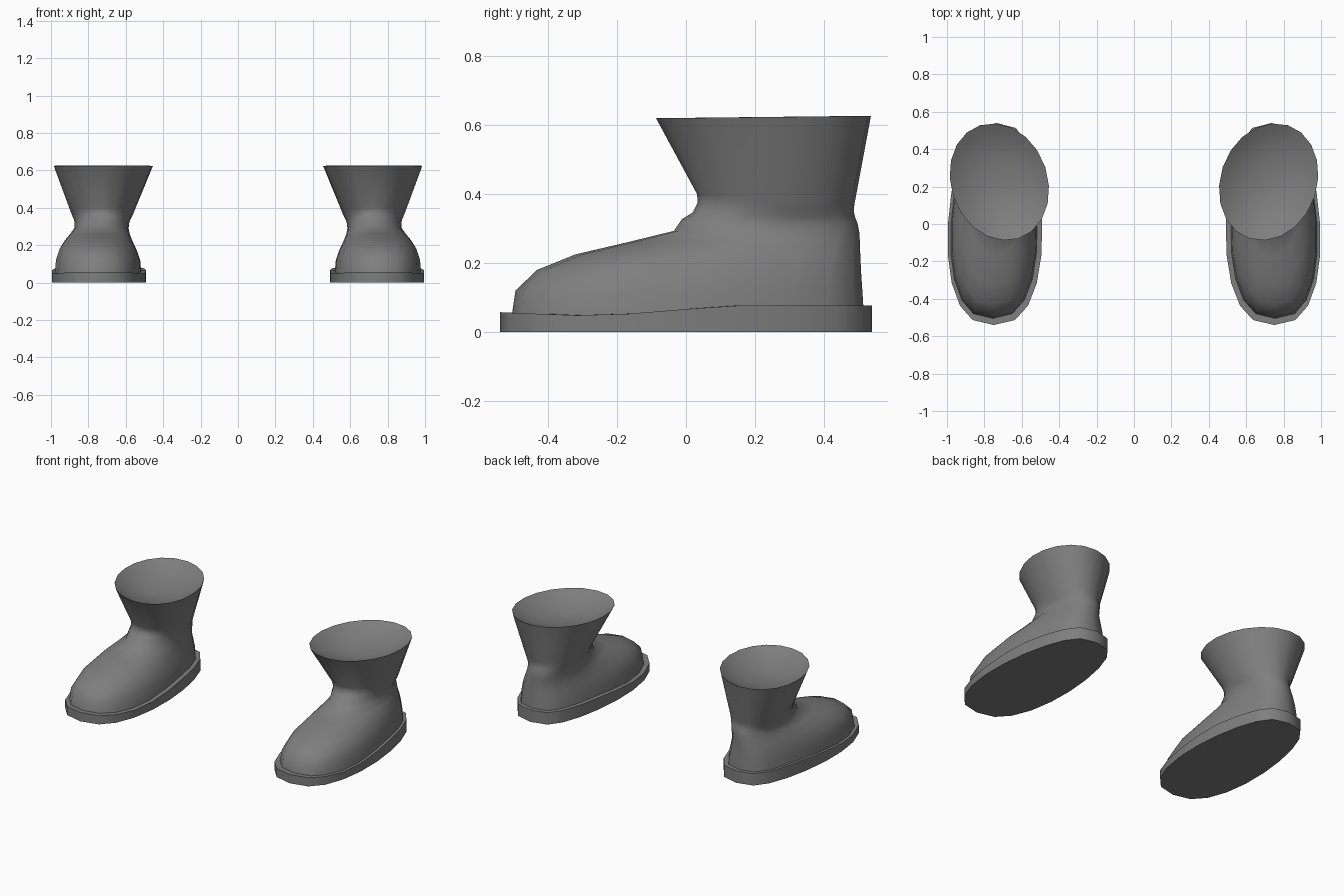
import bpy, bmesh, math

if "Cube" in bpy.data.objects:
    bpy.data.objects.remove(bpy.data.objects["Cube"])

N = 20  # sides of every cross-section

rubber = bpy.data.materials.new("dark_grey")
rubber.diffuse_color = (0.21, 0.21, 0.21, 1)
rubber.use_nodes = True
rubber.node_tree.nodes["Principled BSDF"].inputs["Base Color"].default_value = rubber.diffuse_color


def power(v, p):
    return math.copysign(abs(v) ** p, v)


def ring(cx, rx, y0, y1, z0, z1, egg=0.0, p=1.0, skx=0.0, sky=0.0):
    """Cross-section from front (y0, z0) to back (y1, z1); egg widens the toe."""
    cy, ry, pts = (y0 + y1) / 2, (y1 - y0) / 2, []
    for i in range(N):
        c, s = math.cos(2 * math.pi * i / N), math.sin(2 * math.pi * i / N)
        q = p - egg * max(s, 0)  # blunter heel
        x = cx + rx * power(c, q) * (1 - egg * s) + skx * s
        y = cy + ry * s + sky * c
        pts.append((x, y, z0 + (z1 - z0) * (s + 1) / 2))
    return pts


def loft(name, rings, side, angle):
    bm = bmesh.new()
    loops = [[bm.verts.new((side * x, y, z)) for x, y, z in r] for r in rings]
    for a, b in zip(loops, loops[1:]):
        for i in range(N):
            j = (i + 1) % N
            bm.faces.new((a[i], a[j], b[j], b[i]))
    bm.faces.new(loops[0])
    bm.faces.new(loops[-1])
    bmesh.ops.recalc_face_normals(bm, faces=bm.faces)
    mesh = bpy.data.meshes.new(name)
    bm.to_mesh(mesh)
    bm.free()
    mesh.materials.append(rubber)
    ob = bpy.data.objects.new(name, mesh)
    bpy.context.collection.objects.link(ob)
    bpy.ops.object.select_all(action='DESELECT')
    ob.select_set(True)
    bpy.context.view_layer.objects.active = ob
    bpy.ops.object.shade_smooth_by_angle(angle=math.radians(angle))


# height of the sole's upper edge, raised towards the heel
EDGE = [(-0.6, 0.060), (-0.5, 0.055), (-0.3, 0.047), (-0.15, 0.053), (0.0, 0.066), (0.1, 0.077), (0.6, 0.077)]


def sole_top(y):
    for (ya, za), (yb, zb) in zip(EDGE, EDGE[1:]):
        if y <= yb:
            return za + (zb - za) * (y - ya) / (yb - ya)
    return EDGE[-1][1]


def raised(pts):
    return [(x, y, sole_top(y)) for x, y, z in pts]


# boot upper: centre x, half width, front y, back y, front z, back z, egg, roundness, skews
UPPER = [
    (0.748, 0.232, -0.507, 0.517, 0.040, 0.040, 0.10, 0.76, -0.007),
    (0.748, 0.225, -0.495, 0.512, 0.120, 0.120, 0.10, 0.77, -0.007),
    (0.749, 0.205, -0.432, 0.508, 0.180, 0.180, 0.09, 0.80, -0.006),
    (0.746, 0.180, -0.320, 0.506, 0.225, 0.225, 0.05, 0.84, -0.005),
    (0.738, 0.159, -0.170, 0.505, 0.260, 0.260, 0.02, 0.88, -0.003),
    (0.730, 0.145, -0.035, 0.503, 0.293, 0.290, 0.0, 0.92, 0.0),
    (0.727, 0.146, -0.012, 0.498, 0.327, 0.315, 0.0, 0.95, 0.0),
    (0.726, 0.152, 0.020, 0.492, 0.347, 0.330, 0.0, 0.97, 0.0, 0.003),
    (0.725, 0.163, 0.034, 0.487, 0.375, 0.350, 0.0, 0.98, 0.002, 0.006),
    (0.725, 0.172, 0.032, 0.489, 0.400, 0.370, 0.0, 0.98, 0.004, 0.008),
    (0.720, 0.265, -0.087, 0.537, 0.620, 0.627, 0.0, 0.98, 0.020, 0.02),
]

# hollow inside the collar: scale of the rim and depth below it
HOLLOW = [(0.85, 0.026), (0.65, 0.052), (0.40, 0.072), (0.15, 0.082)]
cx, rx, y0, y1, z0, z1, egg, p, skx, sky = UPPER[-1]
cy, ry = (y0 + y1) / 2, (y1 - y0) / 2
DISH = [(cx, rx * k, cy - ry * k, cy + ry * k, z0 - d, z1 - d, egg, p, skx * k, sky * k)
        for k, d in HOLLOW]

for label, side in (("left", -1), ("right", 1)):
    loft(label + "_boot_upper", [ring(*r) for r in UPPER + DISH], side, 55)
    # flat sole with a narrow ledge around the upper
    outer = (0.743, 0.252, -0.54, 0.54, 0, 0, 0.10, 0.76, -0.007)
    inner = (0.743, 0.190, -0.44, 0.44, 0, 0, 0.10, 0.76, -0.007)
    loft(label + "_sole", [ring(*outer), raised(ring(*outer)), raised(ring(*inner))], side, 45)
